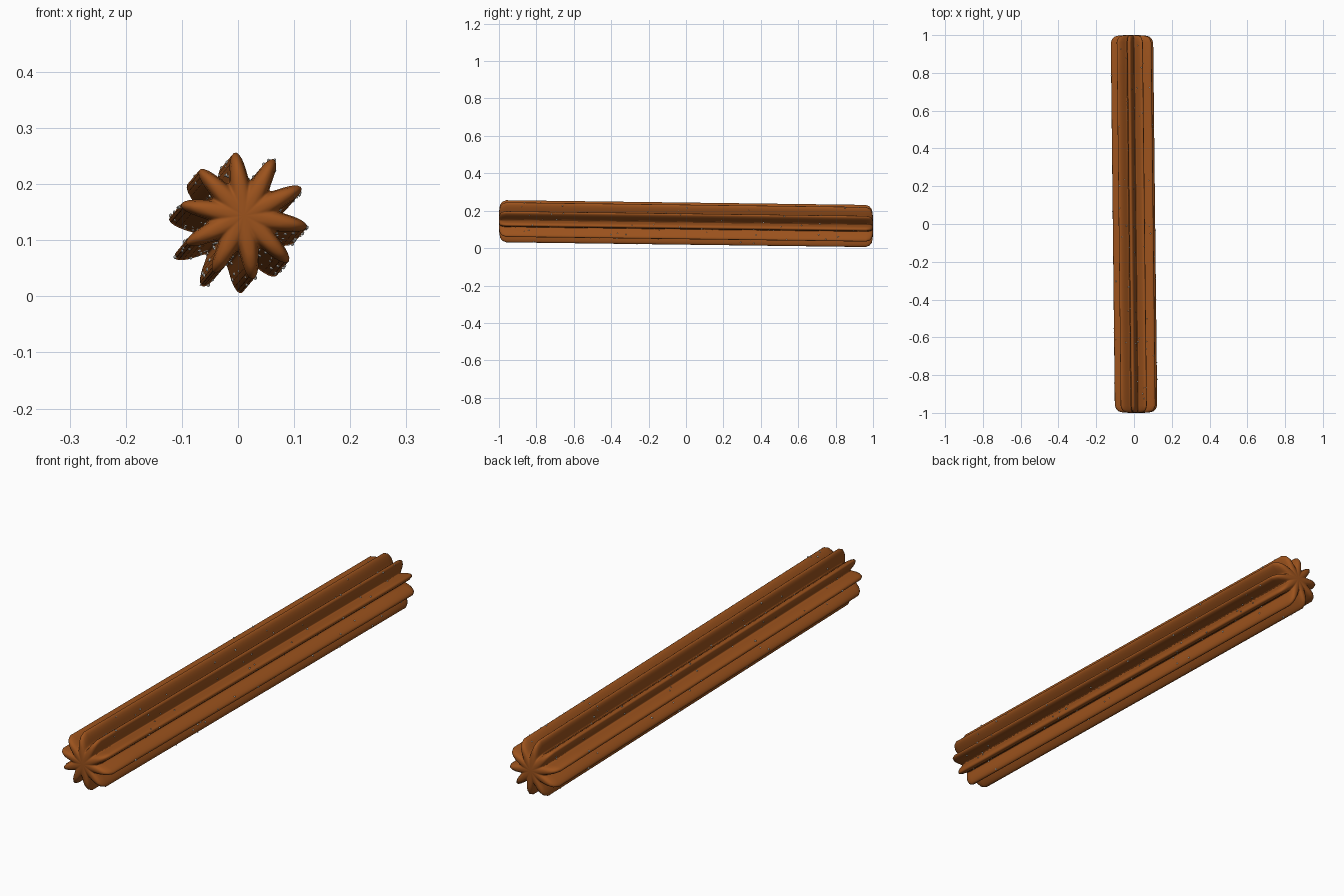
import bpy, bmesh, math, random
from mathutils import Vector, Matrix

if "Cube" in bpy.data.objects:
    bpy.data.objects.remove(bpy.data.objects["Cube"])

random.seed(4)
LOBES, SEG = 10, 160
TIP, VALLEY, PHASE = 0.114, 0.064, math.radians(98)
FRONT, BACK = Vector((0.011, -1, 0.144)), Vector((-0.011, 1, 0.118))


def material(name, color):
    m = bpy.data.materials.new(name)
    m.diffuse_color = color
    m.use_nodes = True
    m.node_tree.nodes["Principled BSDF"].inputs["Base Color"].default_value = m.diffuse_color
    return m


def star(angle):
    return (TIP + VALLEY) / 2 + (TIP - VALLEY) / 2 * math.cos(LOBES * (angle - PHASE))


def point(y, angle, scale=1.0):
    c = FRONT.lerp(BACK, (y + 1) / 2)
    r = star(angle) * scale
    return c + Vector((r * math.cos(angle), 0, r * math.sin(angle)))


def finish(bm, name, mat):
    bmesh.ops.recalc_face_normals(bm, faces=bm.faces)
    me = bpy.data.meshes.new(name)
    bm.to_mesh(me)
    bm.free()
    me.materials.append(mat)
    ob = bpy.data.objects.new(name, me)
    bpy.context.collection.objects.link(ob)
    return ob


# Fluted pastry stick: star section lofted along its length, rounded in at both ends
end = [(-1.0, 0.3), (-0.998, 0.6), (-0.993, 0.8), (-0.982, 0.92), (-0.962, 1.0)]
rings = end + [(-0.96 + 0.16 * i, 1.0) for i in range(1, 12)] + [(-y, s) for y, s in reversed(end)]
bm = bmesh.new()
loops = [[bm.verts.new(point(y, math.tau * i / SEG, s)) for i in range(SEG)] for y, s in rings]
for a, b in zip(loops, loops[1:]):
    for i in range(SEG):
        j = (i + 1) % SEG
        bm.faces.new((a[i], a[j], b[j], b[i]))
for loop, centre in ((loops[0], FRONT), (loops[-1], BACK)):
    c = bm.verts.new(centre)
    for i in range(SEG):
        bm.faces.new((loop[i], loop[(i + 1) % SEG], c))
for f in bm.faces:
    f.smooth = True
finish(bm, "pastry_stick", material("fried_dough", (0.33, 0.085, 0.012, 1)))

# Sugar grains scattered over the flutes
bm = bmesh.new()
for _ in range(220):
    p = point(random.uniform(-0.95, 0.95), random.uniform(0, math.tau), 1.01)
    bmesh.ops.create_icosphere(bm, subdivisions=1, radius=random.uniform(0.002, 0.004),
                               matrix=Matrix.Translation(p))
finish(bm, "sugar_grains", material("sugar", (0.9, 0.88, 0.82, 1)))
